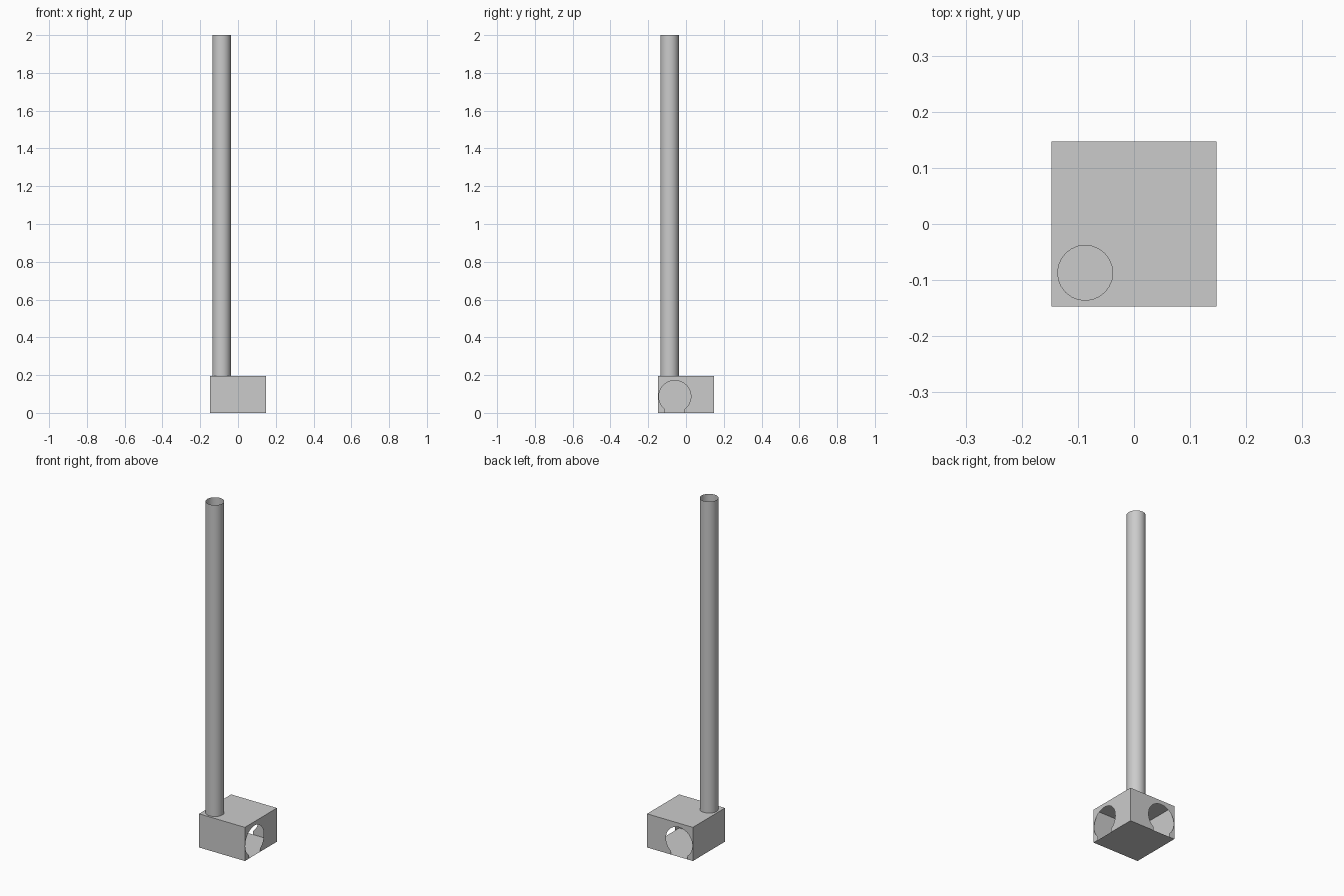
import bpy, bmesh, math
from mathutils import Vector

if "Cube" in bpy.data.objects:
    bpy.data.objects.remove(bpy.data.objects["Cube"])

H = 0.147                        # half width of the box
TOP = 0.195                      # box height
PIPE_X, PIPE_R = -0.087, 0.049   # pipe sits on the box diagonal
HOLE_C, HOLE_Z, HOLE_R, FOOT = -0.059, 0.087, 0.085, 0.052
SEG = 24


def circle(cx, cy, r, n=SEG):
    return [(cx + r * math.cos(2 * math.pi * i / n),
             cy + r * math.sin(2 * math.pi * i / n)) for i in range(n)]


def finish(bm, name):
    bmesh.ops.remove_doubles(bm, verts=bm.verts, dist=1e-5)
    bmesh.ops.recalc_face_normals(bm, faces=bm.faces)
    me = bpy.data.meshes.new(name)
    bm.to_mesh(me)
    bm.free()
    ob = bpy.data.objects.new(name, me)
    bpy.context.collection.objects.link(ob)
    return ob


def loop_edges(bm, pts):
    vs = [bm.verts.new(p) for p in pts]
    return [bm.edges.new((vs[i], vs[i - 1])) for i in range(len(vs))]


def fill(bm, *loops):
    edges = [e for pts in loops for e in loop_edges(bm, pts)]
    bmesh.ops.triangle_fill(bm, use_beauty=True, use_dissolve=False, edges=edges)


# hollow sheet box: floor, two plain walls, two walls with outlets, pierced lid
bm = bmesh.new()
square = [(-H, -H), (H, -H), (H, H), (-H, H)]
fill(bm, [(x, y, 0) for x, y in square])
fill(bm, [(x, y, TOP) for x, y in square],
     [(x, y, TOP) for x, y in circle(PIPE_X, PIPE_X, PIPE_R)])

plain = [(-H, 0), (H, 0), (H, TOP), (-H, TOP)]
fill(bm, [(u, -H, z) for u, z in plain])
fill(bm, [(-H, u, z) for u, z in plain])

# round outlet with a straight-sided foot reaching the floor
a0 = -math.acos(FOOT / HOLE_R)
sweep = math.pi - 2 * a0
arc = [(HOLE_C + HOLE_R * math.cos(a0 + sweep * i / SEG),
        HOLE_Z + HOLE_R * math.sin(a0 + sweep * i / SEG)) for i in range(SEG + 1)]
pierced = ([(H, 0), (H, TOP), (-H, TOP), (-H, 0), (HOLE_C - FOOT, 0)]
           + arc[::-1] + [(HOLE_C + FOOT, 0)])
fill(bm, [(H, u, z) for u, z in pierced])
fill(bm, [(u, H, z) for u, z in pierced])
finish(bm, "junction_box")

# tall open-ended pipe
bm = bmesh.new()
base = loop_edges(bm, [(x, y, TOP) for x, y in circle(PIPE_X, PIPE_X, PIPE_R)])
ext = bmesh.ops.extrude_edge_only(bm, edges=base)["geom"]
bmesh.ops.translate(bm, vec=Vector((0, 0, 2 - TOP)),
                    verts=[g for g in ext if isinstance(g, bmesh.types.BMVert)])
pipe = finish(bm, "pipe")
bpy.context.view_layer.objects.active = pipe
pipe.select_set(True)
bpy.ops.object.shade_smooth_by_angle(angle=math.radians(35))
